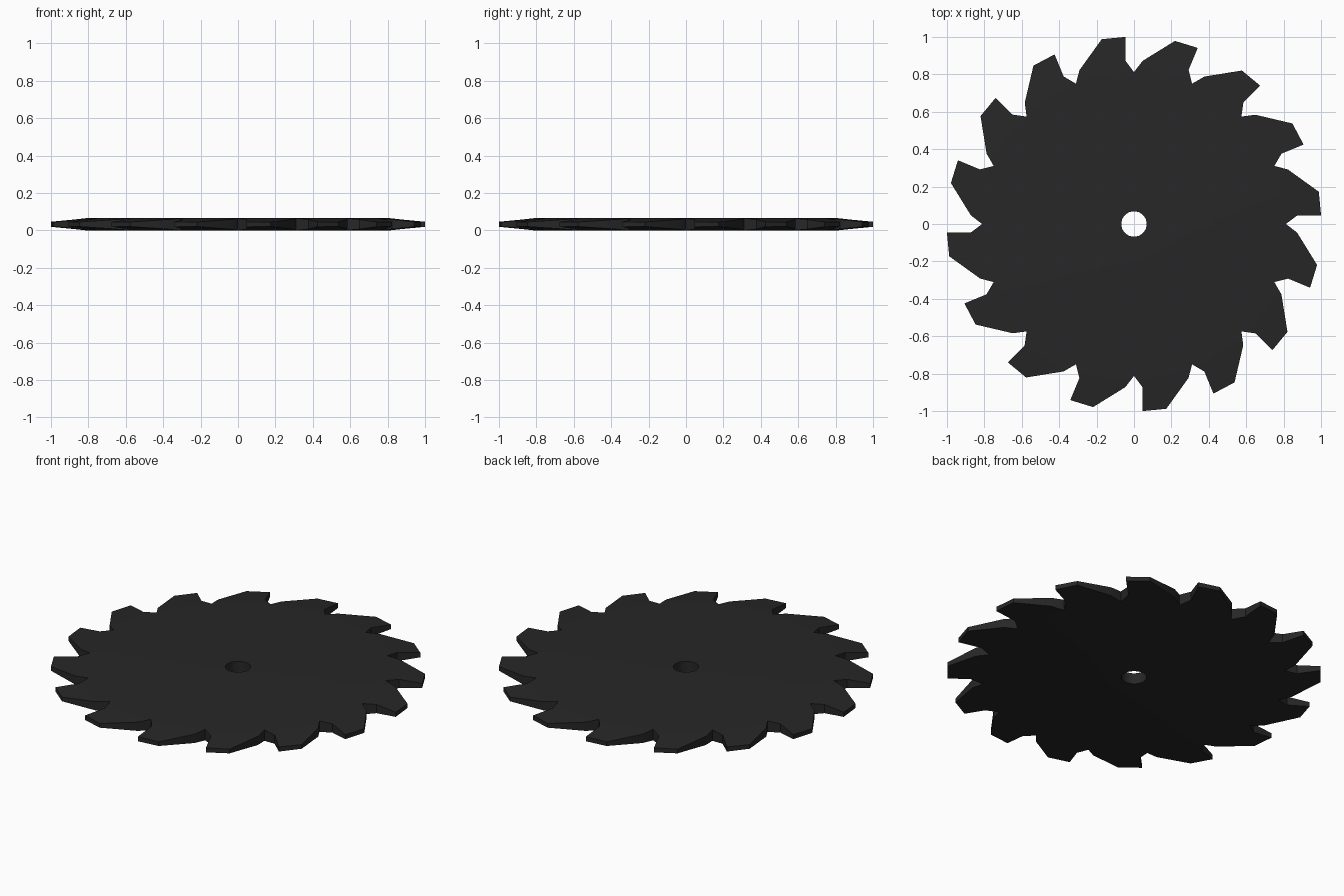
import bpy, bmesh
from math import radians, cos, sin

if "Cube" in bpy.data.objects:
    bpy.data.objects.remove(bpy.data.objects["Cube"])

TEETH = 16
STEP = 360 / TEETH
HALF = 0.0325            # half thickness of the plate
RIM, BORE = 0.812, 0.068
CHORD = RIM * cos(radians(STEP / 2))
# one tooth: (radius, degrees clockwise from its valley)
TOOTH = [(0.873, 3.0), (1.003, 12.6), (1.0012, 19.9), (0.874, 19.5)]

bm = bmesh.new()


def vert(r, deg, side, half=HALF):
    a = radians(90 - deg)
    return bm.verts.new((r * cos(a), r * sin(a), HALF + side * half))


def tooth_half(r, deg):
    # teeth taper in a flat plane away from the rim chord
    d = r * cos(radians(deg - STEP / 2))
    return HALF - 0.020 * (d - CHORD) / (1.0 - CHORD)


# top and bottom rings of the plate, bore and teeth
layers = []
for side in (1, -1):
    bore = [vert(BORE, i * STEP / 2, side) for i in range(TEETH * 2)]
    outline = []
    for i in range(TEETH):
        outline.append(vert(RIM, i * STEP, side))
        outline += [vert(r, i * STEP + d, side, tooth_half(r, d)) for r, d in TOOTH]
    n = len(outline)
    for i in range(TEETH):
        k, j = i * 5, ((i + 1) * 5) % n
        plate = [outline[k], outline[j], bore[(2 * i + 2) % (TEETH * 2)],
                 bore[2 * i + 1], bore[2 * i]]
        bm.faces.new(plate)
        bm.faces.new(outline[k:k + 5] + [outline[j]])
    layers.append((bore, outline))

# walls of the bore and of the toothed edge
for top, bottom in zip(*layers):
    n = len(top)
    for i in range(n):
        j = (i + 1) % n
        bm.faces.new((top[i], top[j], bottom[j], bottom[i]))

bmesh.ops.recalc_face_normals(bm, faces=bm.faces)
mesh = bpy.data.meshes.new("saw_blade")
bm.to_mesh(mesh)
bm.free()
blade = bpy.data.objects.new("saw_blade", mesh)
bpy.context.collection.objects.link(blade)

# dark steel
mat = bpy.data.materials.new("dark_steel")
mat.diffuse_color = (0.02, 0.02, 0.02, 1)
mat.use_nodes = True
mat.node_tree.nodes["Principled BSDF"].inputs["Base Color"].default_value = mat.diffuse_color
mesh.materials.append(mat)

bpy.context.view_layer.objects.active = blade
blade.select_set(True)
bpy.ops.object.shade_smooth_by_angle(angle=radians(25))
